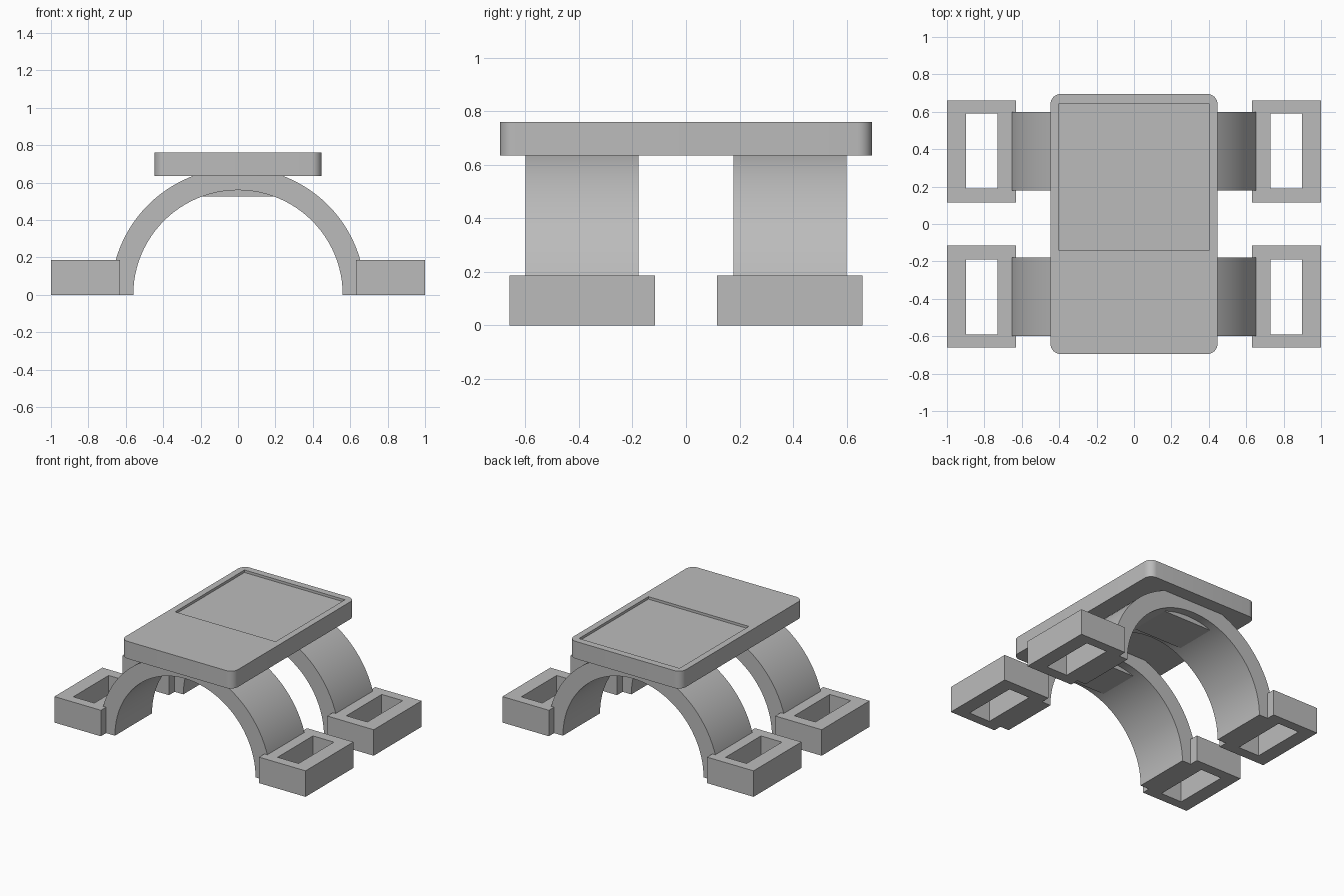
import bpy, bmesh
from math import sin, cos, pi, radians

old = bpy.data.objects.get("Cube")
if old:
    bpy.data.objects.remove(old, do_unlink=True)

grey = bpy.data.materials.new("plain_grey")
grey.use_nodes = True
grey.diffuse_color = (0.5, 0.5, 0.5, 1)
grey.node_tree.nodes["Principled BSDF"].inputs["Base Color"].default_value = grey.diffuse_color


def finish(name, bm):
    bmesh.ops.recalc_face_normals(bm, faces=bm.faces)
    mesh = bpy.data.meshes.new(name)
    bm.to_mesh(mesh)
    bm.free()
    mesh.materials.append(grey)
    obj = bpy.data.objects.new(name, mesh)
    bpy.context.collection.objects.link(obj)
    return obj


def box(name, x0, x1, y0, y1, z0, z1, corner=0):
    """Axis-aligned box, optionally with rounded vertical edges."""
    bm = bmesh.new()
    bmesh.ops.create_cube(bm, size=1)
    for v in bm.verts:
        v.co.x = x1 if v.co.x > 0 else x0
        v.co.y = y1 if v.co.y > 0 else y0
        v.co.z = z1 if v.co.z > 0 else z0
    if corner:
        upright = [e for e in bm.edges if abs(e.verts[0].co.z - e.verts[1].co.z) > 0.01]
        bmesh.ops.bevel(bm, geom=upright, offset=corner, segments=8, profile=0.5,
                        affect='EDGES')
    return finish(name, bm)


def cut(obj, cutter):
    """Subtract the cutter and remove it."""
    mod = obj.modifiers.new("cut", 'BOOLEAN')
    mod.operation = 'DIFFERENCE'
    mod.solver = 'EXACT'
    mod.object = cutter
    cutter.hide_render = True
    bpy.context.view_layer.objects.active = obj
    bpy.ops.object.modifier_apply(modifier=mod.name)
    bpy.data.objects.remove(cutter, do_unlink=True)


def smooth(obj):
    bpy.ops.object.select_all(action='DESELECT')
    obj.select_set(True)
    bpy.context.view_layer.objects.active = obj
    bpy.ops.object.shade_smooth_by_angle(angle=radians(30))


def arch(name, y0, y1, inner=0.56, outer=0.68, steps=48):
    """Half ring standing on the ground, extruded along y."""
    bm = bmesh.new()
    rows = []
    for i in range(steps + 1):
        a = pi * i / steps
        rows.append([bm.verts.new((r * cos(a), y, r * sin(a)))
                     for r, y in ((inner, y0), (outer, y0), (outer, y1), (inner, y1))])
    for a, b in zip(rows, rows[1:]):
        for k in range(4):
            n = (k + 1) % 4
            bm.faces.new((a[k], a[n], b[n], b[k]))
    bm.faces.new(rows[0])
    bm.faces.new(rows[-1])
    obj = finish(name, bm)
    smooth(obj)
    return obj


# Rounded top plate with a shallow tray
plate = box("top_plate", -0.447, 0.447, -0.695, 0.695, 0.635, 0.76, corner=0.055)
cut(plate, box("tray_cutter", -0.4, 0.4, -0.143, 0.645, 0.742, 0.9))
smooth(plate)

for end, sy in (("front", -1), ("back", 1)):
    # Arch and the flat brace under its crown
    y0, y1 = sorted((sy * 0.178, sy * 0.6))
    arch(end + "_arch", y0, y1)
    box(end + "_brace", -0.24, 0.24, y0 + 0.06, y1 - 0.06, 0.525, 0.637)
    # Hollow rectangular feet
    for side, sx in (("left", 1), ("right", -1)):
        x0, x1 = sorted((sx * 0.63, sx))
        f0, f1 = sorted((sy * 0.115, sy * 0.66))
        foot = box(f"{end}_{side}_foot", x0, x1, f0, f1, 0, 0.187)
        h0, h1 = sorted((sx * 0.73, sx * 0.897))
        g0, g1 = sorted((sy * 0.19, sy * 0.592))
        cut(foot, box("hole_cutter", h0, h1, g0, g1, -0.1, 0.3))
